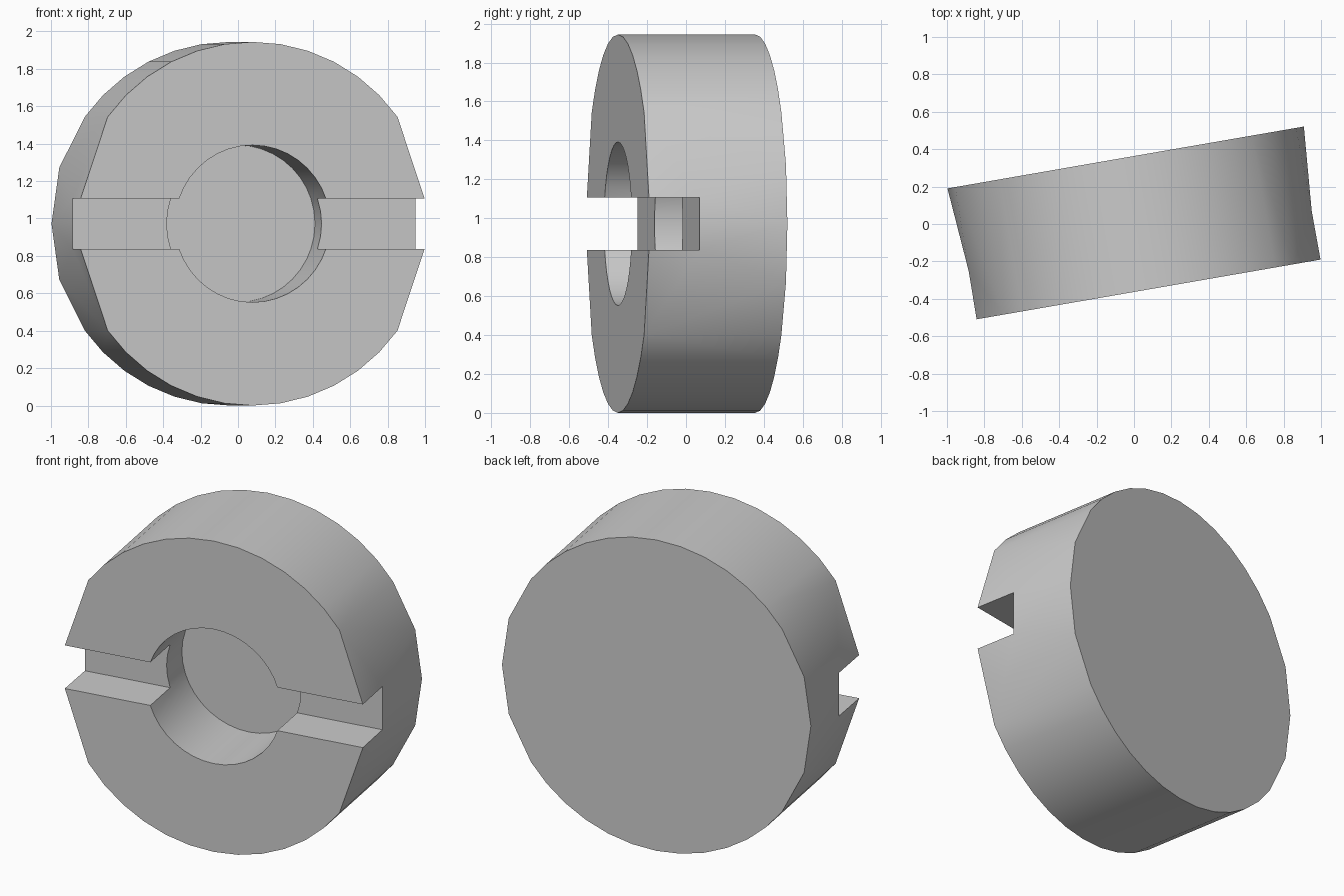
import bpy, bmesh
from math import radians, degrees, asin, sin, cos

if "Cube" in bpy.data.objects:
    bpy.data.objects.remove(bpy.data.objects["Cube"])

# Sizes, in the disc's own frame: local y runs from front to back
R, HOLE = 0.972, 0.42            # outer and recess radius
SLOT = 0.135                     # half height of the cross slot
FRONT, SLOT_Y, HOLE_Y, BACK = -0.358, -0.094, 0.11, 0.358
SHIFT = 0.017

bm = bmesh.new()


def face(*pts):
    """Add a face and its three mirror images, so one quarter makes the disc."""
    for sx in (1, -1):
        for sz in (1, -1):
            bm.faces.new([bm.verts.new((sx * x, y, sz * z)) for x, y, z in pts])


def arc(r, y, angles):
    return [(r * cos(radians(a)), y, r * sin(radians(a))) for a in angles]


def strip(a, b):
    for i in range(len(a) - 1):
        face(a[i], a[i + 1], b[i + 1], b[i])


# Outer wall
steps = range(36, 91, 9)
rim_f, rim_b = arc(R, FRONT, steps), arc(R, BACK, steps)
strip(rim_f, rim_b)

# Coarser side facets around the slot ends
s_top, s_mid = (0.933, FRONT, SLOT), (0.931, SLOT_Y, SLOT)
m_zero, b_zero = (0.931, SLOT_Y, 0), (0.967, BACK, 0)
b_18 = arc(R, BACK, [18])[0]
face(rim_f[0], s_top, s_mid, b_18)
face(rim_f[0], b_18, rim_b[0])
face(s_mid, m_zero, b_zero)
face(s_mid, b_zero, b_18)

# Back face
face((0, BACK, 0), b_zero, b_18, *rim_b)

# Round recess
corner = degrees(asin(SLOT / HOLE))
upper, lower = [corner] + list(range(27, 91, 9)), [0, 9, corner]
hole_f, hole_d = arc(HOLE, FRONT, upper), arc(HOLE, HOLE_Y, upper)
low_m, low_d = arc(HOLE, SLOT_Y, lower), arc(HOLE, HOLE_Y, lower)
face(hole_f[0], low_m[-1], hole_d[0], hole_d[1], hole_f[1])
strip(hole_f[1:], hole_d[1:])
strip(low_m, low_d)
face((0, HOLE_Y, 0), *low_d, *hole_d[1:])

# Front face, slot wall and slot floor
face(s_top, *rim_f, *reversed(hole_f))
face(s_top, hole_f[0], low_m[-1], s_mid)
face(m_zero, s_mid, *reversed(low_m))

# Weld the quarters and clear the seams on flat faces
bmesh.ops.remove_doubles(bm, verts=bm.verts[:], dist=1e-4)
bmesh.ops.dissolve_limit(bm, angle_limit=0.002, verts=bm.verts[:], edges=bm.edges[:])
bmesh.ops.recalc_face_normals(bm, faces=bm.faces[:])
bmesh.ops.translate(bm, verts=bm.verts[:], vec=(SHIFT, 0, 0))

mesh = bpy.data.meshes.new("slotted_disc")
bm.to_mesh(mesh)
bm.free()
disc = bpy.data.objects.new("slotted_disc", mesh)
bpy.context.collection.objects.link(disc)
disc.location.z = R
disc.rotation_euler.z = radians(9.85)
bpy.context.view_layer.objects.active = disc
disc.select_set(True)
bpy.ops.object.shade_smooth_by_angle(angle=radians(30))
